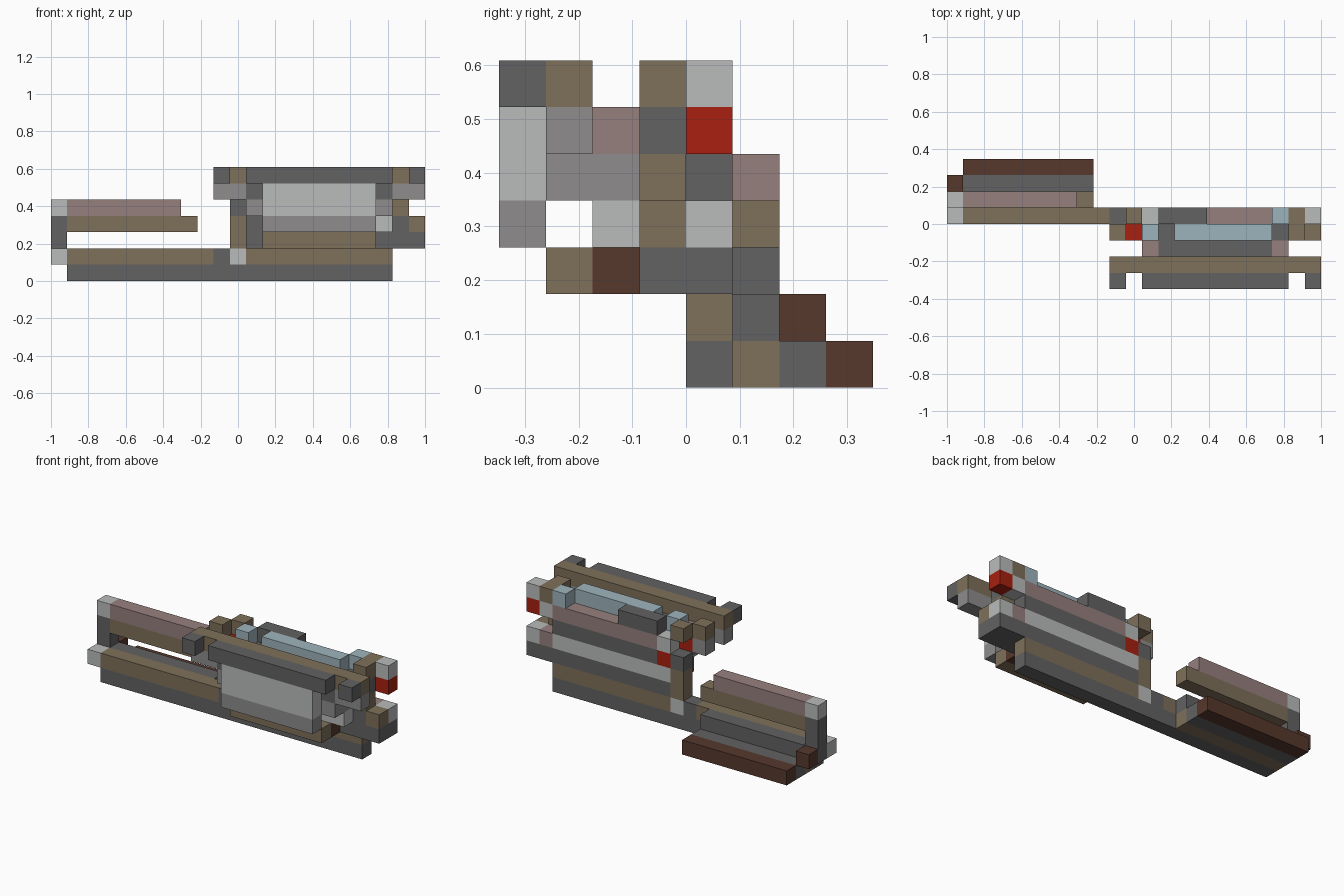
import bpy
import bmesh

cube = bpy.data.objects.get("Cube")
if cube:
    bpy.data.objects.remove(cube, do_unlink=True)

CELL = 2 / 23  # edge of one building block


def linear(v):
    v /= 255
    return v / 12.92 if v <= 0.04045 else ((v + 0.055) / 1.055) ** 2.4


def paint(name, r, g, b):
    mat = bpy.data.materials.new(name)
    mat.use_nodes = True
    color = (linear(r), linear(g), linear(b), 1)
    mat.diffuse_color = color
    mat.node_tree.nodes["Principled BSDF"].inputs["Base Color"].default_value = color
    return mat


dark = paint("dark_gray", 98, 98, 98)
mid = paint("medium_gray", 142, 140, 141)
light = paint("light_gray", 186, 188, 187)
tan = paint("tan", 127, 112, 90)
pink = paint("dusty_pink", 150, 128, 126)
blue = paint("pale_blue", 158, 180, 188)
brown = paint("dark_brown", 86, 56, 44)
red = paint("red", 168, 32, 16)


def span(v):
    return v if isinstance(v, tuple) else (v, v)


def block(name, mat, x, y, z):
    """Box covering an inclusive range of cells along each axis."""
    ranges = [span(v) for v in (x, y, z)]
    origin = (-1, -4 * CELL, 0)
    bm = bmesh.new()
    bmesh.ops.create_cube(bm, size=1)
    for v in bm.verts:
        for i, (a, b) in enumerate(ranges):
            v.co[i] = origin[i] + CELL * (b + 1 if v.co[i] > 0 else a)
    mesh = bpy.data.meshes.new(name)
    bm.to_mesh(mesh)
    bm.free()
    mesh.materials.append(mat)
    bpy.context.collection.objects.link(bpy.data.objects.new(name, mesh))


def pair(name, mat, x, y, z):
    """The same block at both ends of the upper body."""
    a, b = span(x)
    block(name + "_right", mat, x, y, z)
    block(name + "_left", mat, (32 - b, 32 - a), y, z)


body = (13, 19)
tail = (1, 8)

# Long base rail
block("base_rail", dark, (1, 20), 4, 0)
block("base_top_tail", tan, (1, 9), 4, 1)
block("base_top_joint", dark, 10, 4, 1)
block("base_top_post_foot", light, 11, 4, 1)
block("base_top_body", tan, (12, 20), 4, 1)

# Stepped tail
block("tail_lower_rail", tan, tail, 5, 0)
block("tail_inner_rail", dark, tail, 5, 1)
block("tail_middle_rail", dark, tail, 6, 0)
block("tail_outer_rail", brown, tail, 7, 0)
block("tail_upper_rail", tan, tail, 5, 3)
block("tail_cap", pink, (1, 7), 5, 4)
block("tail_end_knob", light, 0, 4, 1)
block("tail_end_post", dark, 0, 5, (1, 3))
block("tail_end_cap", light, 0, 5, 4)
block("tail_end_foot", brown, 0, 6, 1)

# Upright post beside the body
block("post", tan, 11, 4, (2, 3))
block("post_head", dark, 11, 4, 4)
block("post_top", tan, 11, 4, 6)
block("post_lamp", red, 11, 3, 5)
block("post_bracket", mid, 10, 3, 5)
block("post_bracket_cap", tan, 10, 3, 6)

# Front panel and top beam
block("front_panel", light, body, 0, (4, 5))
block("front_panel_skirt", mid, body, 0, 3)
block("front_lip", dark, (12, 20), 0, 6)
pair("front_lip_end", dark, 10, 0, 6)
block("top_beam", tan, (10, 22), 1, 6)
pair("beam_hanger", mid, (10, 11), 1, 5)

# Body core
block("panel_backing", mid, body, 1, (4, 5))
pair("shoulder_front", dark, 12, 1, 5)
pair("shoulder_back", pink, 12, 2, 5)
pair("shoulder_lower", mid, 12, (1, 2), 4)
block("body_channel", dark, body, 2, 5)
block("body_middle", mid, body, 2, 4)
block("body_band", light, (13, 20), 2, 3)
block("belly_front", tan, body, 1, 2)
block("belly_back", brown, body, 2, 2)
block("body_core", dark, (12, 20), 3, (2, 5))

# Blue strip along the top
block("top_strip", blue, (14, 19), 3, 6)
block("top_strip_end_right", blue, 12, 3, 6)
block("top_strip_end_left", blue, 20, 4, 6)

# Back wall
block("back_lower", dark, (12, 20), 4, 2)
block("back_band", light, (12, 20), 4, 3)
block("back_middle", dark, (13, 20), 4, 4)
block("back_upper", pink, (13, 20), 4, 5)
block("back_top_block", dark, (13, 15), 4, 6)
block("back_lamp", red, 12, 4, 4)
block("back_lamp_cap", light, 12, 4, 5)

# Left end
block("end_base", dark, (21, 22), (3, 4), 2)
block("end_step_front", tan, 22, 3, 3)
block("end_step_back", light, 22, 4, 3)
block("end_column", dark, 21, 3, 3)
block("end_column_back", pink, 21, 4, 3)
block("end_column_middle", tan, 21, 3, 4)
block("end_column_upper", dark, 21, 3, 5)
block("end_column_cap", tan, 21, (3, 4), 6)
block("end_arm", light, 21, 4, 5)
block("end_lamp", red, 22, 4, 5)
block("end_lamp_cap", light, 22, 4, 6)
